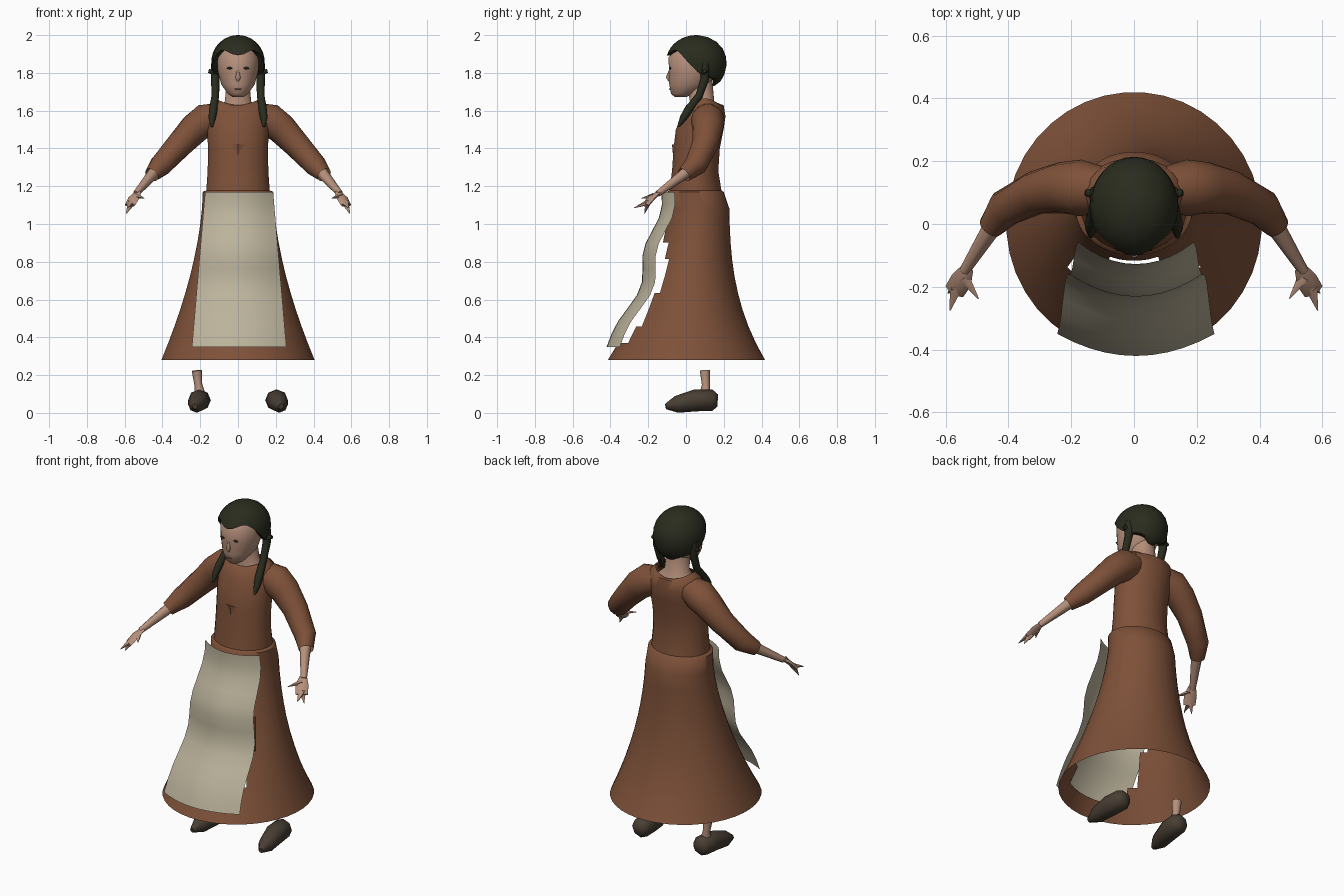
import bpy, bmesh, math
from mathutils import Vector

cube = bpy.data.objects.get("Cube")
if cube:
    bpy.data.objects.remove(cube, do_unlink=True)


def material(name, red, green, blue):
    mat = bpy.data.materials.new(name)
    mat.use_nodes = True
    colour = (red, green, blue, 1)
    mat.diffuse_color = colour
    mat.node_tree.nodes["Principled BSDF"].inputs["Base Color"].default_value = colour
    return mat


DRESS = material("brown wool", .21, .083, .041)
LINEN = material("apron linen", .5, .45, .33)
SKIN = material("skin", .47, .28, .2)
HAIR = material("dark hair", .023, .025, .013)
LEATHER = material("shoe leather", .065, .048, .033)
LIP = material("lips", .3, .15, .1)


def finish(name, bm, mat, angle=60):
    mesh = bpy.data.meshes.new(name)
    bm.to_mesh(mesh)
    bm.free()
    mesh.materials.append(mat)
    obj = bpy.data.objects.new(name, mesh)
    bpy.context.collection.objects.link(obj)
    bpy.ops.object.select_all(action="DESELECT")
    obj.select_set(True)
    bpy.context.view_layer.objects.active = obj
    bpy.ops.object.shade_smooth_by_angle(angle=math.radians(angle))


def bridge(rings, closed=True, caps=False):
    """Join rows of points with quads."""
    bm = bmesh.new()
    rows = [[bm.verts.new(point) for point in ring] for ring in rings]
    count = len(rows[0])
    for low, high in zip(rows, rows[1:]):
        for i in range(count if closed else count - 1):
            j = (i + 1) % count
            bm.faces.new((low[i], low[j], high[j], high[i]))
    if caps:
        bm.faces.new(rows[0][::-1])
        bm.faces.new(rows[-1])
    if closed:
        bmesh.ops.recalc_face_normals(bm, faces=bm.faces[:])
    return bm


def level_ring(height, front, back, half_width, sides=24, dip=0):
    """Horizontal oval, optionally dipping at the front and back."""
    ring = []
    for i in range(sides):
        turn = math.tau * (i + .5) / sides
        ring.append((half_width * math.cos(turn),
                     (front + back) / 2 + (back - front) / 2 * math.sin(turn),
                     height - dip * math.sin(turn) ** 2))
    return ring


def limb(name, mat, stations, side=1, sides=8, flat=1, caps=True):
    """Tube along (x, y, z, radius) stations, flattened by a ratio."""
    centres = [Vector((side * x, y, z)) for x, y, z, radius in stations]
    last = len(centres) - 1
    rings = []
    for k, centre in enumerate(centres):
        along = (centres[min(k + 1, last)] - centres[max(k - 1, 0)]).normalized()
        reference = Vector((0, 1, 0)) if abs(centres[last].x - centres[0].x) < .03 \
            and abs(along.z) > .5 else Vector((0, 0, 1))
        across = along.cross(reference).normalized()
        over = across.cross(along) * flat
        radius = stations[k][-1]
        turns = [math.tau * i / sides for i in range(sides)]
        rings.append([centre + (across * math.cos(turn) + over * math.sin(turn)) * radius
                      for turn in turns])
    finish(name, bridge(rings, caps=caps), mat)


def blob(name, mat, centre, size):
    bm = bmesh.new()
    bmesh.ops.create_uvsphere(bm, u_segments=12, v_segments=8, radius=1)
    bmesh.ops.scale(bm, vec=size, verts=bm.verts)
    bmesh.ops.translate(bm, vec=centre, verts=bm.verts)
    finish(name, bm, mat)


def fold(name, y, top, bottom, half_width, depth):
    """Triangular pucker in the cloth."""
    bm = bmesh.new()
    left, right, tip, peak = [bm.verts.new(point) for point in (
        (-half_width, y, top), (half_width, y, top), (0, y, bottom), (0, y + depth, top))]
    for corners in ((left, peak, tip), (peak, right, tip), (left, right, peak)):
        bm.faces.new(corners)
    bmesh.ops.recalc_face_normals(bm, faces=bm.faces[:])
    finish(name, bm, DRESS, 20)


# Flared skirt with a stepped opening behind the apron
WAIST, HEM, ROWS = 1.17, .28, 10
rings = [level_ring(WAIST + .01, -.085, .185, .165, 40)]
for row in range(ROWS + 1):
    t = row / ROWS
    rings.append(level_ring(WAIST + (HEM - WAIST) * t,
                            -.1 - .315 * t ** 1.8,
                            .2 + .03 * min(1, row) + .19 * t ** 2.8,
                            .187 + .22 * t ** 1.7, 40))
skirt = bridge(rings)
hole = []
for face in skirt.faces:
    middle = face.calc_center_median()
    if .37 < middle.z < .95 and middle.y < -.11 and abs(middle.x) < min(.2, .4 * middle.z):
        hole.append(face)
bmesh.ops.delete(skirt, geom=hole, context="FACES")
finish("skirt", skirt, DRESS)

# Apron: a rippled sheet, bowed around the front
sheet = []
for row in range(13):
    t = 1 - row / 12
    ripple = .13 * t * (1 - t) * math.sin(math.tau * 1.7 * (t - .2))
    middle = -.13 - .29 * t ** 1.5 - ripple
    steps = [i / 5 - 1 for i in range(11)]
    sheet.append([(.006 + (.18 + .07 * t) * u, middle + .07 * u * u, WAIST - .82 * t)
                  for u in steps])
finish("apron", bridge(sheet, closed=False), LINEN)

# Bodice with a scooped neckline
finish("bodice", bridge([
    level_ring(WAIST, -.09, .19, .17),
    level_ring(1.28, -.075, .172, .162),
    level_ring(1.4, -.067, .18, .16),
    level_ring(1.5, -.055, .2, .165),
    level_ring(1.57, -.025, .21, .168),
    level_ring(1.63, 0, .2, .155),
    level_ring(1.665, .015, .18, .118, dip=.035)]), DRESS)
fold("chest_fold", -.061, 1.42, 1.28, .035, -.013)
fold("back_fold", .195, 1.59, 1.5, .05, .012)

# Neck, head, nose and mouth
finish("neck", bridge([
    level_ring(1.6, .01, .18, .12),
    level_ring(1.65, .02, .15, .07),
    level_ring(1.76, 0, .14, .06)], caps=True), SKIN)
finish("head", bridge([
    level_ring(1.672, -.06, 0, .03),
    level_ring(1.69, -.08, .05, .055),
    level_ring(1.74, -.09, .13, .09),
    level_ring(1.81, -.09, .16, .108),
    level_ring(1.88, -.095, .18, .112),
    level_ring(1.96, -.03, .13, .07)], caps=True), SKIN, 70)
limb("nose", SKIN, [(0, -.084, 1.82, .004), (0, -.093, 1.775, .014), (0, -.086, 1.755, .006)])
blob("mouth", LIP, (0, -.087, 1.714), (.022, .003, .004))

# Hair cap whose rim peaks over the forehead and drops to the nape
cap = []
for row in range(-1, 9):
    ring = []
    for i in range(32):
        turn = math.tau * i / 32
        rim_height = (1.828 + .093 * math.cos(turn) - .012 * math.cos(3 * turn)
                      - .016 * math.cos(4 * turn))
        rim = math.asin((rim_height - 1.86) / .14)
        lift = rim + (math.pi / 2 - rim) * max(row, 0) / 8 * .98
        reach = math.cos(lift) ** (.55 if lift < 0 else 1)
        if row < 0:
            reach *= .8
        ring.append((.141 * reach * math.sin(turn),
                     .055 - .16 * reach * math.cos(turn),
                     1.86 + .14 * math.sin(lift)))
    cap.append(ring)
hair = bridge(cap)
bmesh.ops.holes_fill(hair, edges=[e for e in hair.edges if e.is_boundary
                                  and e.verts[0].co.z > 1.95], sides=0)
finish("hair_cap", hair, HAIR)

for side, label in ((1, "left"), (-1, "right")):
    # Eyes and braids
    blob(label + "_eye", HAIR, (side * .044, -.083, 1.825), (.016, .004, .006))
    limb(label + "_braid", HAIR, [
        (.12, .1, 1.85, .022), (.12, .1, 1.77, .023), (.12, .07, 1.68, .02),
        (.132, .01, 1.6, .022), (.137, -.015, 1.56, .019), (.138, -.04, 1.515, .007)], side)
    limb(label + "_hair_tie", HAIR, [(.12, .095, 1.8, .018), (.155, .1, 1.81, .01)], side)

    # Sleeve and forearm
    limb(label + "_sleeve", DRESS, [
        (.09, .11, 1.575, .07), (.17, .115, 1.55, .09), (.23, .115, 1.505, .082),
        (.31, .1, 1.42, .07), (.41, .05, 1.31, .06), (.457, -.01, 1.26, .04)],
        side, sides=14, caps=False)
    limb(label + "_forearm", SKIN, [(.42, .04, 1.3, .035), (.54, -.15, 1.16, .017)], side)

    # Hand with tapering fingers and a thumb
    limb(label + "_palm", SKIN, [
        (.53, -.14, 1.17, .02), (.55, -.18, 1.14, .035), (.572, -.215, 1.1, .033)],
        side, sides=6, flat=.4)
    knuckle = (.565, -.2, 1.115, .022)
    for finger, root, tip in (
            ("outer_finger", knuckle, (.592, -.22, 1.055, .002)),
            ("middle_finger", knuckle, (.585, -.275, 1.085, .002)),
            ("thumb", (.54, -.17, 1.15, .02), (.495, -.238, 1.135, .002))):
        limb(f"{label}_{finger}", SKIN, [root, tip], side, sides=5, flat=.7)

    # Shoe, toes turned slightly out
    limb(label + "_shoe", LEATHER, [
        (.2, .168, .065, .032), (.2, .14, .067, .056), (.207, .05, .066, .058),
        (.22, -.05, .045, .045), (.228, -.107, .034, .015)], side, sides=8)

# Ankle showing above the right shoe only
limb("right_ankle", SKIN, [(.2, .1, .09, .03), (.21, .105, .15, .021), (.218, .1, .225, .027)],
     -1, caps=False)
